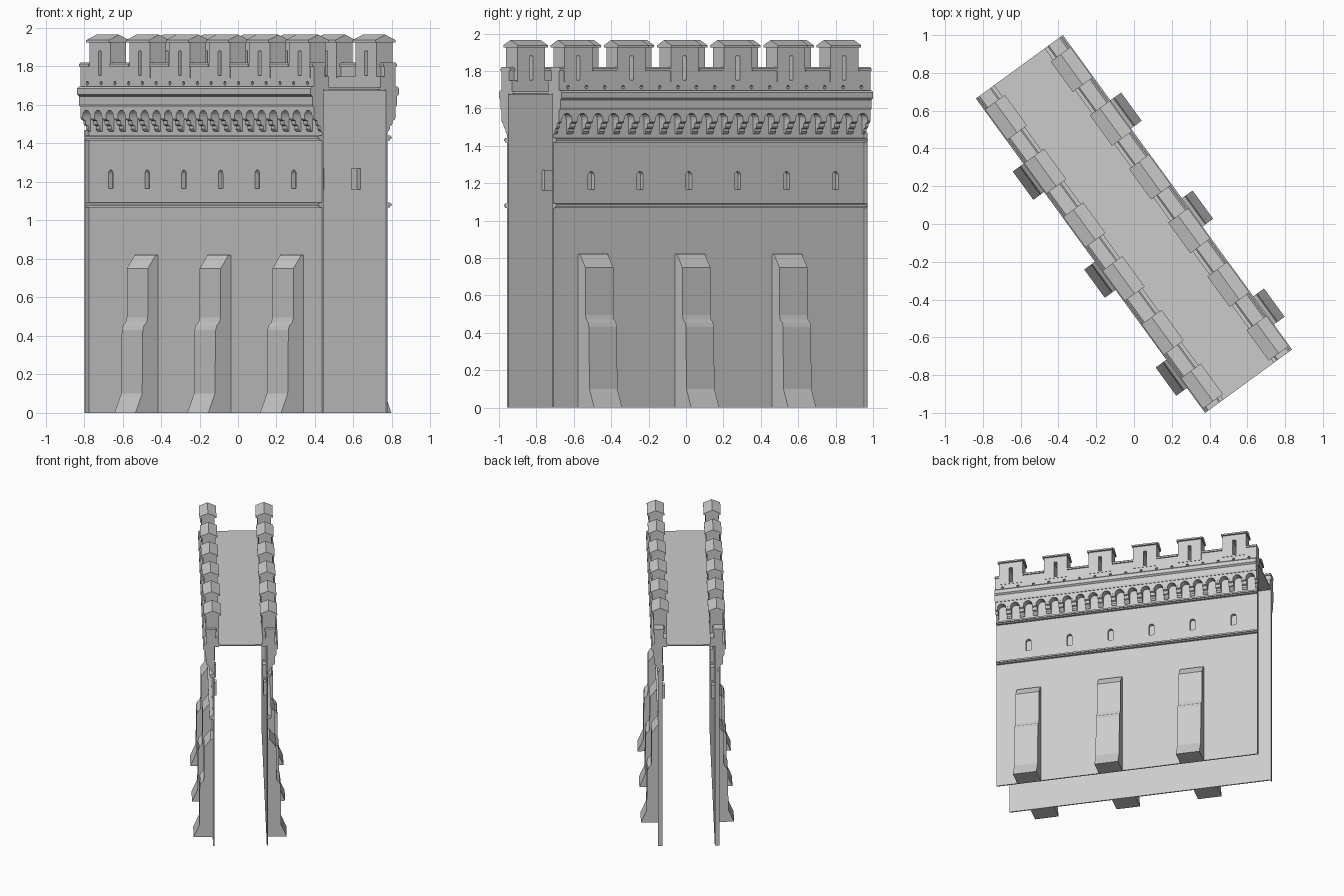
import bpy, bmesh, math

if "Cube" in bpy.data.objects:
    bpy.data.objects.remove(bpy.data.objects["Cube"])

TURN = math.radians(-53.9)   # plan rotation of the whole wall section
END = 1.03                   # half length
FACE = 0.21                  # outer face of each curtain wall

stone = bpy.data.materials.new("pale_grey_stone")
stone.use_nodes = True
stone.diffuse_color = (0.6, 0.6, 0.6, 1)
stone.node_tree.nodes["Principled BSDF"].inputs["Base Color"].default_value = (0.6, 0.6, 0.6, 1)


def prism(bm, profile, start, end, along):
    """Extrude a profile: (across, height) along the length, or (length, height) across."""
    def ring(t):
        return [bm.verts.new((t, a, z) if along == "length" else (a, t, z)) for a, z in profile]
    a, b = ring(start), ring(end)
    n = len(profile)
    bm.faces.new(a)
    bm.faces.new(b[::-1])
    for i in range(n):
        j = (i + 1) % n
        bm.faces.new((a[i], b[i], b[j], a[j]))


def build(name, pieces, cutter=None, mirror=True):
    """Make one object from (profile, start, end, along) pieces, mirrored to the other wall."""
    bm = bmesh.new()
    for piece in pieces:
        prism(bm, *piece)
    bmesh.ops.recalc_face_normals(bm, faces=bm.faces[:])
    mesh = bpy.data.meshes.new(name)
    bm.to_mesh(mesh)
    bm.free()
    mesh.materials.append(stone)
    obj = bpy.data.objects.new(name, mesh)
    bpy.context.collection.objects.link(obj)
    obj.rotation_euler.z = TURN
    if cutter:
        cut = obj.modifiers.new("Cut", "BOOLEAN")
        cut.operation = "DIFFERENCE"
        cut.solver = "EXACT"
        cut.object = cutter
    if mirror:
        mir = obj.modifiers.new("Mirror", "MIRROR")
        mir.use_axis = (False, True, False)
        mir.use_mirror_merge = False
    return obj


def make_cutter(name, pieces):
    obj = build(name, pieces, mirror=False)
    obj.hide_render = True
    obj.hide_viewport = False
    obj.display_type = "WIRE"
    obj.hide_set(True)
    return obj


def rect(a0, a1, z0, z1):
    return [(a0, z0), (a1, z0), (a1, z1), (a0, z1)]


def arc(cx, cz, r, a0, a1, steps):
    return [(cx + r * math.cos(a0 + (a1 - a0) * i / steps),
             cz + r * math.sin(a0 + (a1 - a0) * i / steps)) for i in range(steps + 1)]


# Curtain walls with arched window niches
windows = [-0.835 + 0.323 * i for i in range(6)]
window_cutter = make_cutter("window_cutter", [
    ([(u - 0.02, 1.165), (u + 0.02, 1.165)] + arc(u, 1.242, 0.02, 0, math.pi, 8),
     0.185, 0.25, "across") for u in windows])
build("curtain_wall", [(rect(0.2, FACE, 0, 1.6), -END, END, "length")], window_cutter)
build("window_niche", [(rect(u - 0.026, u + 0.026, 1.16, 1.27), 0.178, 0.205, "across")
                       for u in windows], window_cutter)
build("end_flange", [(rect(0.205, 0.235, 0, 1.47), -END, -END + 0.004, "length")])

# Walkway between the walls
build("walkway", [(rect(-0.205, 0.205, 1.68, 1.69), -END, END, "length")], mirror=False)

# String courses
build("string_course", [
    ([(0.2, z), (0.228, z), (0.228, z + 0.008), (0.237, z + 0.008),
      (0.237, z + 0.02), (0.225, z + 0.026), (0.2, z + 0.026)], -END, END, "length")
    for z in (1.066, 1.416)])

# Buttresses
buttress_profile = [(0.2, 0), (0.355, 0), (0.312, 0.1), (0.308, 0.43), (0.3, 0.455),
                    (0.283, 0.47), (0.276, 0.495), (0.275, 0.75), (0.225, 0.82), (0.2, 0.82)]
build("buttress", [(buttress_profile, u - 0.0925, u + 0.0925, "length")
                   for u in (-0.51, 0.132, 0.774)])

# Arcade of small arches carried on stepped corbels
count = 20
pitch = 2 * END / count
outline = [(END, 1.6), (-END, 1.6), (-END, 1.53)]
for i in range(count):
    outline += arc(-END + pitch * (i + 0.5), 1.54, 0.033, math.pi, 0, 8)
outline.append((END, 1.53))
build("arcade", [(outline, 0.205, 0.262, "across")])
corbel_profile = [(0.205, 1.46), (0.218, 1.465), (0.225, 1.475), (0.225, 1.49),
                  (0.238, 1.495), (0.243, 1.505), (0.243, 1.518),
                  (0.256, 1.523), (0.261, 1.533), (0.261, 1.55), (0.205, 1.55)]
build("corbel", [(corbel_profile, max(-END, -END + pitch * i - 0.0185),
                  min(END, -END + pitch * i + 0.0185), "length") for i in range(count + 1)])

# Cornice
build("cornice", [([(0.2, 1.59), (0.266, 1.59), (0.272, 1.605), (0.272, 1.645), (0.285, 1.655),
                    (0.285, 1.685), (0.275, 1.695), (0.2, 1.695)], -END, END, "length")])

# Parapet, with arrow slits and a row of drain holes
merlons = [-0.855 + 0.352 * i for i in range(6)]
slits = [(rect(u - 0.012, u + 0.012, 1.752, 1.88), 0.1, 0.32, "across") for u in merlons]
drains = [(arc(-0.97 + 0.1213 * i, 1.713, 0.01, 0, 1.75 * math.pi, 7), 0.245, 0.3, "across")
          for i in range(17)]
slit_cutter = make_cutter("slit_cutter", slits)
parapet_cutter = make_cutter("parapet_cutter", slits + drains)
build("parapet", [(rect(0.192, 0.262, 1.69, 1.805), -END, END, "length")], parapet_cutter)
build("parapet_curb", [(rect(0.165, 0.195, 1.675, 1.748), -END, END, "length")])

# Sills in the gaps between merlons
half = 0.092
edges = [-END] + [e for u in merlons for e in (u - half, u + half)] + [END]
build("parapet_sill", [
    ([(0.184, 1.8), (0.271, 1.8), (0.271, 1.812), (0.262, 1.82), (0.192, 1.82), (0.184, 1.812)],
     edges[i], edges[i + 1], "length") for i in range(0, len(edges), 2)])

# Merlons with gabled caps
build("merlon", [(rect(0.163, 0.265, 1.74, 1.928), u - half, u + half, "length")
                 for u in merlons], slit_cutter)
build("merlon_cap", [
    ([(0.15, 1.925), (0.28, 1.925), (0.28, 1.937), (0.215, 1.965), (0.15, 1.937)],
     u - half - 0.008, u + half + 0.008, "length") for u in merlons])
